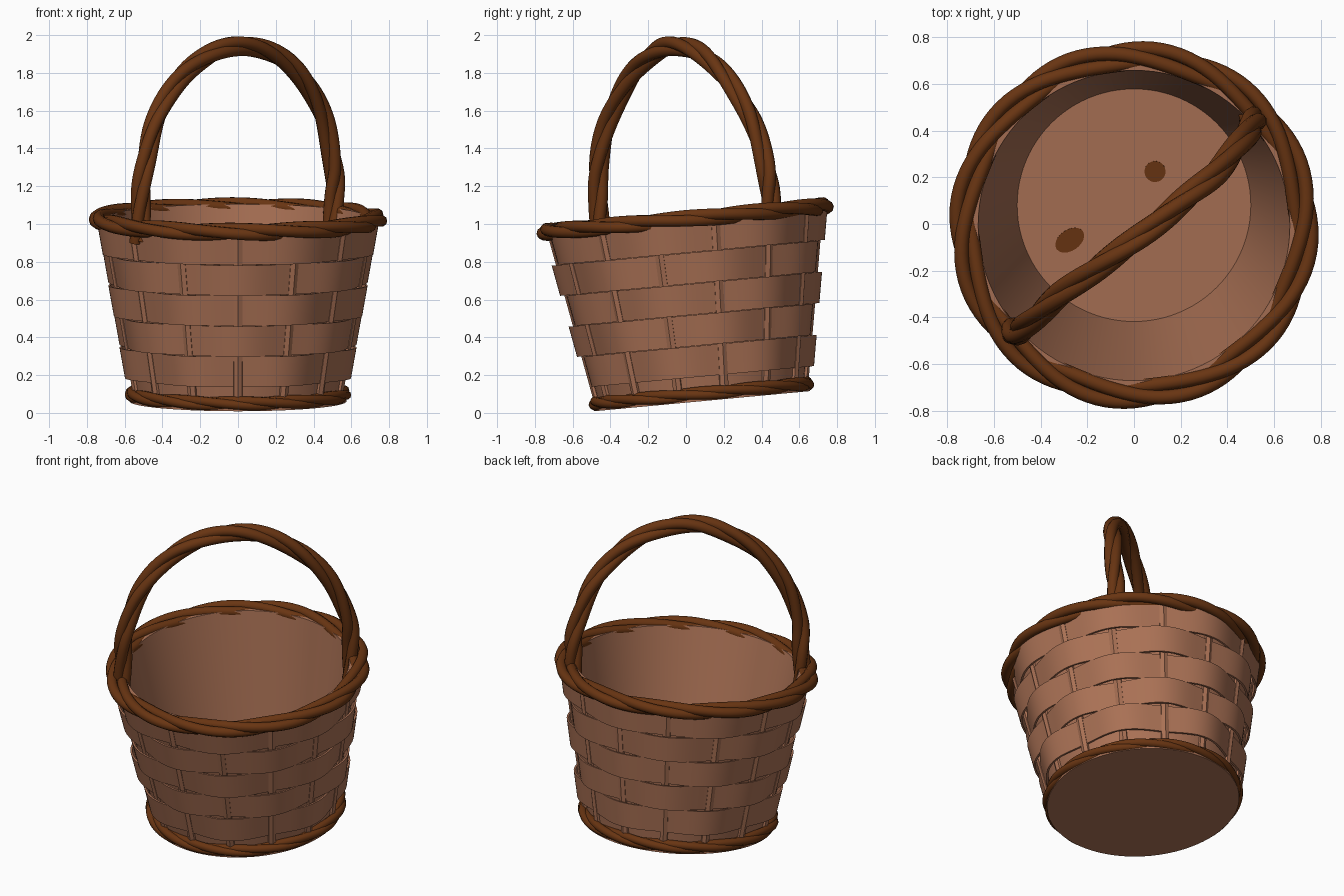
import bpy, bmesh, math
from mathutils import Vector, Matrix

if "Cube" in bpy.data.objects:
    bpy.data.objects.remove(bpy.data.objects["Cube"])

# The basket body leans slightly; the handle is placed in world space
TILT = Matrix.Translation((0, 0.085, 0.062)) @ Matrix.Rotation(0.093, 4, 'X')
TAU = 2 * math.pi


def material(name, rgb):
    m = bpy.data.materials.new(name)
    m.diffuse_color = (*rgb, 1)
    m.use_nodes = True
    m.node_tree.nodes["Principled BSDF"].inputs["Base Color"].default_value = m.diffuse_color
    return m


wicker = material("light_wicker", (0.40, 0.165, 0.09))
willow = material("dark_willow", (0.14, 0.035, 0.006))


def finish(name, mesh, mat, matrix=Matrix(), angle=40):
    mesh.transform(matrix)
    mesh.materials.clear()
    mesh.materials.append(mat)
    ob = bpy.data.objects.new(name, mesh)
    bpy.context.collection.objects.link(ob)
    bpy.ops.object.select_all(action='DESELECT')
    ob.select_set(True)
    bpy.context.view_layer.objects.active = ob
    bpy.ops.object.shade_smooth_by_angle(angle=math.radians(angle))
    return ob


def from_bmesh(name, bm, mat, matrix):
    bmesh.ops.remove_doubles(bm, verts=bm.verts, dist=1e-5)
    bmesh.ops.recalc_face_normals(bm, faces=bm.faces)
    mesh = bpy.data.meshes.new(name)
    bm.to_mesh(mesh)
    bm.free()
    return finish(name, mesh, mat, matrix)


def ring_surface(bm, rings, closed):
    """Skin a list of profiles set around the axis."""
    loops = [[bm.verts.new(p) for p in r] for r in rings]
    n = len(loops[0])
    for i, a in enumerate(loops):
        b = loops[(i + 1) % len(loops)]
        for j in range(n if closed else n - 1):
            k = (j + 1) % n
            bm.faces.new((a[j], b[j], b[k], a[k]))


def polar(r, t, z):
    return (r * math.sin(t), -r * math.cos(t), z)


def rope(name, path, up, closed, strands, twists, off_a, off_b, radius, matrix=Matrix()):
    """Twist several round strands about a path."""
    cu = bpy.data.curves.new(name, 'CURVE')
    cu.dimensions = '3D'
    cu.bevel_depth = radius
    cu.bevel_resolution = 3
    cu.use_fill_caps = not closed
    n = len(path)
    for s in range(strands):
        sp = cu.splines.new('POLY')
        sp.points.add(n - 1)
        sp.use_cyclic_u = closed
        for i, p in enumerate(path):
            if closed:
                t = path[(i + 1) % n] - path[i - 1]
            else:
                t = path[min(i + 1, n - 1)] - path[max(i - 1, 0)]
            t.normalize()
            a = (up - t * up.dot(t)).normalized()
            b = t.cross(a)
            ang = TAU * (twists * i / n + s / strands)
            q = p + a * (off_a * math.cos(ang)) + b * (off_b * math.sin(ang))
            sp.points[i].co = (*q, 1)
    tmp = bpy.data.objects.new(name + "_curve", cu)
    bpy.context.collection.objects.link(tmp)
    bpy.context.view_layer.update()
    mesh = bpy.data.meshes.new_from_object(tmp.evaluated_get(bpy.context.evaluated_depsgraph_get()))
    bpy.data.objects.remove(tmp)
    return finish(name, mesh, willow, matrix, 60)


def circle(r, z, n=120):
    return [Vector(polar(r, TAU * i / n, z)) for i in range(n)]


# Solid inner wall and floor
profile = [(0, 0), (0.575, 0), (0.575, 0.02), (0.543, 0.03), (0.716, 0.985),
           (0.667, 0.985), (0.5, 0.05), (0, 0.05)]
bm = bmesh.new()
ring_surface(bm, [[polar(r, TAU * i / 96, z) for r, z in profile] for i in range(96)], False)
from_bmesh("basket_wall", bm, wicker, TILT)

# Upright ribs
bm = bmesh.new()
for i in range(14):
    c = TAU * i / 14
    section = [(-0.045, 0.53), (-0.04, 0.557), (0, 0.567), (0.04, 0.557), (0.045, 0.53)]
    low = [bm.verts.new(polar(r, c + a, 0.03)) for a, r in section]
    high = [bm.verts.new(polar(r + 0.167, c + a * 0.8, 0.96)) for a, r in section]
    for j in range(5):
        k = (j + 1) % 5
        bm.faces.new((low[j], low[k], high[k], high[j]))
    bm.faces.new(low)
    bm.faces.new(high)
from_bmesh("upright_ribs", bm, wicker, TILT)

# Woven bands passing over and under alternate ribs
for row in range(5):
    z0 = 0.13 + 0.165 * row
    z1 = z0 + 0.163
    phase = math.pi * (row + 1)
    rings = []
    for i in range(168):
        t = TAU * i / 168
        r = 0.560 + 0.018 * math.cos(7 * t + phase)
        rings.append([polar(r + d + 0.18 * z, t, z)
                      for d, z in ((-0.006, z0), (0.006, z0), (0.006, z1), (-0.006, z1))])
    bm = bmesh.new()
    ring_surface(bm, rings, True)
    from_bmesh("woven_band_%d" % (row + 1), bm, wicker, TILT)

# Twisted rims
Z = Vector((0, 0, 1))
rope("top_rim", circle(0.727, 0.968), Z, True, 3, 4, 0.018, 0.035, 0.031, TILT)
rope("base_rim", circle(0.562, 0.04), Z, True, 3, 4, 0.014, 0.014, 0.025, TILT)

# Twisted handle arching diagonally across the opening
pts = [Vector(p) for p in (
    (-.52, -.455, .9), (-.515, -.46, 1.1), (-.495, -.465, 1.3), (-.435, -.41, 1.55),
    (-.31, -.30, 1.77), (-.14, -.175, 1.90), (.03, -.05, 1.945), (.2, .09, 1.895),
    (.345, .215, 1.77), (.45, .34, 1.57), (.505, .42, 1.32), (.51, .445, 1.15), (.50, .45, .93))]
path = []
for i in range(len(pts) - 1):
    p0, p1, p2, p3 = pts[max(i - 1, 0)], pts[i], pts[i + 1], pts[min(i + 2, len(pts) - 1)]
    for k in range(8):
        u = k / 8
        path.append(0.5 * (2 * p1 + (p2 - p0) * u + (2 * p0 - 5 * p1 + 4 * p2 - p3) * u * u
                           + (3 * p1 - p0 - 3 * p2 + p3) * u ** 3))
path.append(pts[-1])
rope("handle", path, Vector((0.66, -0.75, 0)), False, 3, 2.5, 0.024, 0.024, 0.033)

# Two dark willow knots showing through the floor
for name, x, y, sx in (("floor_knot_right", 0.09, 0.145, 0.045), ("floor_knot_left", -0.275, -0.15, 0.068)):
    bm = bmesh.new()
    bmesh.ops.create_cone(bm, cap_ends=True, segments=24, radius1=1, radius2=1, depth=0.008)
    m = (Matrix.Translation((x, y, 0.051)) @ Matrix.Rotation(0.6, 4, 'Z')
         @ Matrix.Diagonal((sx, 0.045, 1, 1)))
    from_bmesh(name, bm, willow, TILT @ m)
